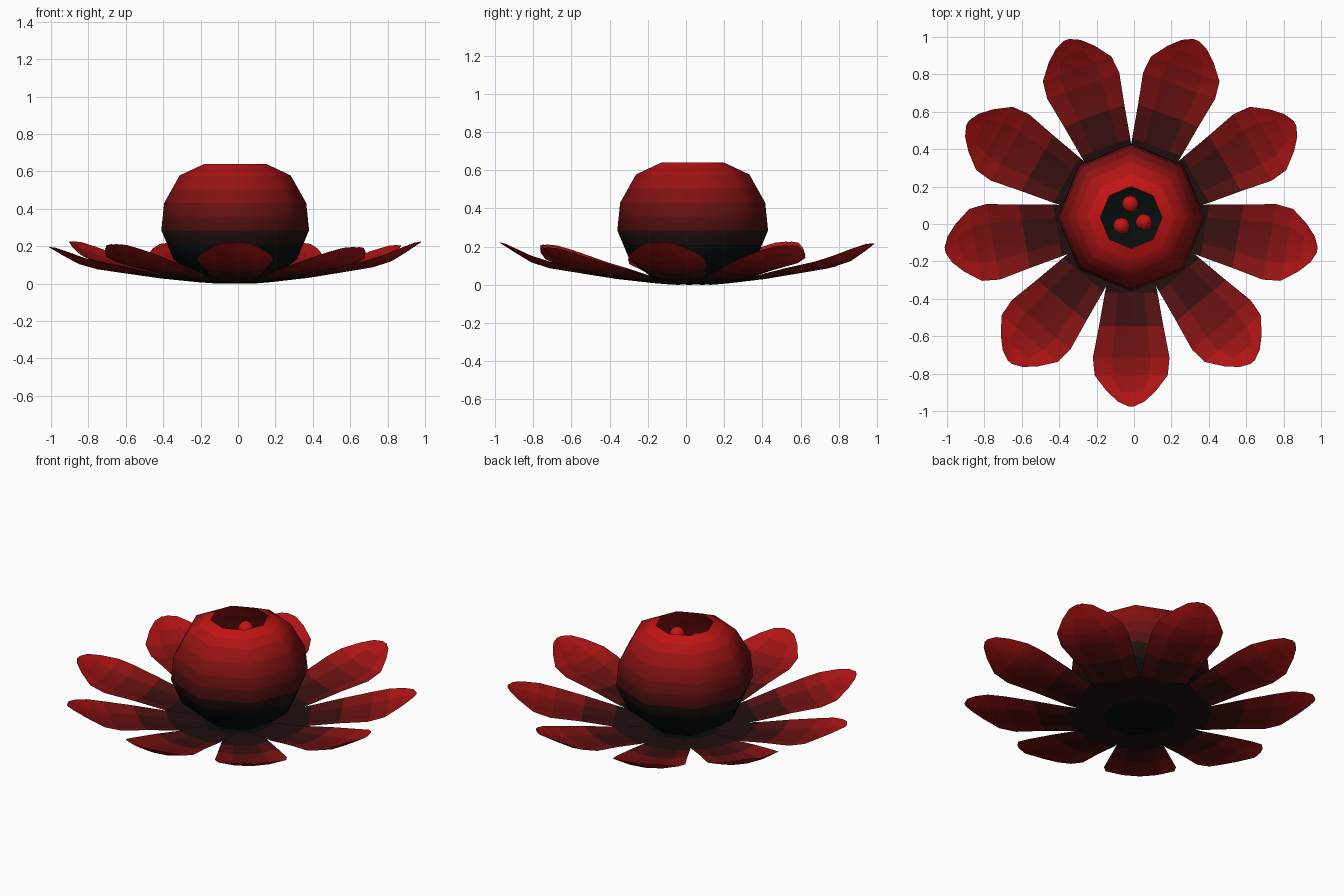
import bpy, bmesh, math
from mathutils import Matrix, Vector

if "Cube" in bpy.data.objects:
    bpy.data.objects.remove(bpy.data.objects["Cube"])

CENTRE = Vector((-0.015, 0.035, 0))
LEVELS = 9


# Shades from black to red
def shade(i):
    t = i / (LEVELS - 1)
    m = bpy.data.materials.new("red_shade_%d" % i)
    m.diffuse_color = (((15 + 180 * t) / 255) ** 2.2, 0.004 + 0.003 * t, 0.004 + 0.003 * t, 1)
    m.use_nodes = True
    m.node_tree.nodes["Principled BSDF"].inputs["Base Color"].default_value = m.diffuse_color
    return m


SHADES = [shade(i) for i in range(LEVELS)]


def finish(name, bm, tone):
    """Turn bm into a smooth object; tone(face centre) gives 0 black .. 1 red."""
    for f in bm.faces:
        f.smooth = True
        t = min(max(tone(f.calc_center_median()), 0), 1)
        f.material_index = round(t * (LEVELS - 1))
    me = bpy.data.meshes.new(name)
    bm.to_mesh(me)
    bm.free()
    for m in SHADES:
        me.materials.append(m)
    ob = bpy.data.objects.new(name, me)
    ob.location = CENTRE
    bpy.context.collection.objects.link(ob)
    return ob


# Bulb: open eight-sided shell, profile bands halved for the colour fade
profile = [(0.19, 0.02), (0.33, 0.13), (0.395, 0.285), (0.38, 0.43), (0.297, 0.578), (0.165, 0.64)]
bands = []
for (r0, z0), (r1, z1) in zip(profile, profile[1:]):
    bands += [(r0, z0), ((r0 + r1) / 2, (z0 + z1) / 2)]
bands.append(profile[-1])
bm = bmesh.new()
rings = [[bm.verts.new((r * math.cos(k * math.pi / 4), r * math.sin(k * math.pi / 4), z))
          for k in range(8)] for r, z in bands]
bm.faces.new(rings[0][::-1])
for a, b in zip(rings, rings[1:]):
    for k in range(8):
        n = (k + 1) % 8
        bm.faces.new((a[k], a[n], b[n], b[k]))
finish("bulb", bm, lambda c: (c.z - 0.17) / 0.47)

# Petals: radius, half width, height along the middle
outline = [(0.10, 0.075, 0.0), (0.2, 0.10, 0.008), (0.4, 0.14, 0.03), (0.58, 0.172, 0.058),
           (0.75, 0.205, 0.085), (0.845, 0.195, 0.115), (0.93, 0.13, 0.165),
           (0.985, 0.07, 0.2), (1.01, 0.015, 0.215)]
lift = [1.02, 0.9, 1.03, 0.95, 1.0, 1.0, 1.04, 0.9, 0.97]
for i, s in enumerate(lift):
    bm = bmesh.new()
    rows = []
    for r, h, z in outline:
        cup = 0.035 * min(1, h / 0.2) * min(1, r / 0.6)
        rows.append([bm.verts.new((r, h * u, s * (z + cup * u * u))) for u in (-1, -0.5, 0, 0.5, 1)])
    for a, b in zip(rows, rows[1:]):
        for k in range(4):
            bm.faces.new((a[k], b[k], b[k + 1], a[k + 1]))
    ob = finish("petal_%d" % (i + 1), bm, lambda c: (c.x - 0.2) / 0.85 + 0.5 * abs(c.y) - 0.05)
    ob.rotation_euler.z = math.radians(-90 + 40 * i)

# Stamens: thin dark stalks with red round tips
for i, (x, y, z) in enumerate([(-0.005, 0.072, 0.545), (0.068, -0.025, 0.545), (-0.052, -0.045, 0.53)]):
    bm = bmesh.new()
    bmesh.ops.create_uvsphere(bm, u_segments=12, v_segments=8, radius=0.045,
                              matrix=Matrix.Translation((x, y, z)))
    finish("stamen_tip_%d" % (i + 1), bm, lambda c: 0.95)
    bm = bmesh.new()
    bmesh.ops.create_cone(bm, segments=6, radius1=0.012, radius2=0.012, depth=z - 0.02,
                          matrix=Matrix.Translation((x, y, (z + 0.02) / 2)))
    finish("stamen_stalk_%d" % (i + 1), bm, lambda c: 0.1)
